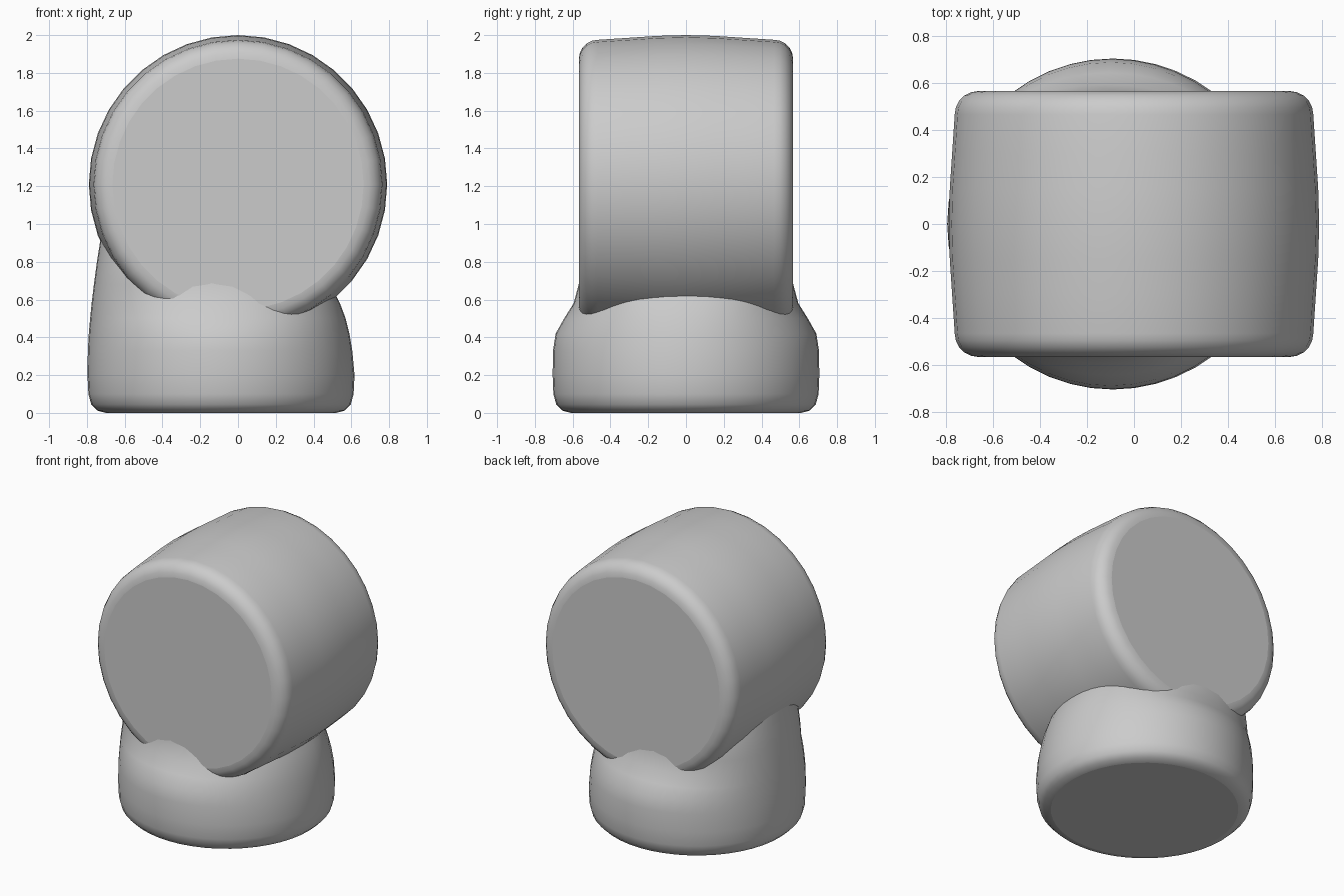
import bpy, bmesh
from math import sin, cos, pi, copysign

cube = bpy.data.objects.get("Cube")
if cube:
    bpy.data.objects.remove(cube, do_unlink=True)

grey = bpy.data.materials.new("plain_grey")
grey.use_nodes = True
colour = (0.6, 0.6, 0.6, 1)
grey.diffuse_color = colour
grey.node_tree.nodes["Principled BSDF"].inputs["Base Color"].default_value = colour


def superellipse(rx, ry, power, count):
    """Points around a slightly squared ellipse."""
    for i in range(count):
        a = 2 * pi * i / count
        c, s = cos(a), sin(a)
        yield (rx * copysign(abs(c) ** (2 / power), c),
               ry * copysign(abs(s) ** (2 / power), s))


def loft(name, rings):
    """Skin a list of point rings, closing both ends with flat caps."""
    bm = bmesh.new()
    loops = [[bm.verts.new(p) for p in ring] for ring in rings]
    n = len(loops[0])
    for lower, upper in zip(loops, loops[1:]):
        for i in range(n):
            j = (i + 1) % n
            bm.faces.new((lower[i], lower[j], upper[j], upper[i]))
    caps = [bm.faces.new(loops[0]), bm.faces.new(loops[-1])]
    bmesh.ops.recalc_face_normals(bm, faces=bm.faces)
    for face in bm.faces:
        face.smooth = True
    for cap in caps:
        for edge in cap.edges:
            edge.smooth = False
    mesh = bpy.data.meshes.new(name)
    bm.to_mesh(mesh)
    bm.free()
    mesh.materials.append(grey)
    obj = bpy.data.objects.new(name, mesh)
    bpy.context.collection.objects.link(obj)
    return obj


# Drum: barrel lying front to back, with rounded rims
centre_z, half_depth, bevel, rim = 1.21, 0.567, 0.1, 0.765
half = [(half_depth - bevel + bevel * cos(a), rim - bevel + bevel * sin(a))
        for a in (k * pi / 10 for k in range(6))]
half += [(0.3, 0.776), (0.15, 0.786)]
profile = half + [(0, 0.79)] + [(-y, r) for y, r in reversed(half)]
loft("drum", [[(x, y, centre_z + z) for x, z in superellipse(r, r, 2, 36)]
              for y, r in profile])

# Base: round foot that narrows and leans as it rises into the drum
# Each section: height, right edge, left edge, half depth, squareness
sections = [
    (0.0, -0.70, 0.52, 0.61, 2),
    (0.012, -0.745, 0.565, 0.655, 2),
    (0.045, -0.777, 0.597, 0.687, 2),
    (0.1, -0.792, 0.612, 0.702, 2),
    (0.2, -0.797, 0.617, 0.706, 2),
    (0.33, -0.795, 0.605, 0.704, 2),
    (0.42, -0.79, 0.59, 0.69, 2),
    (0.5, -0.783, 0.57, 0.645, 2.1),
    (0.58, -0.775, 0.54, 0.595, 2.2),
    (0.68, -0.763, 0.49, 0.568, 2.3),
    (0.8, -0.747, 0.42, 0.55, 2.3),
    (0.94, -0.725, 0.3, 0.5, 2.2),
]
base_rings = []
for z, right, left, depth, power in sections:
    mid, rx = (left + right) / 2, (left - right) / 2
    base_rings.append([(mid + x, y, z)
                       for x, y in superellipse(rx, depth, power, 48)])
loft("base", base_rings)
